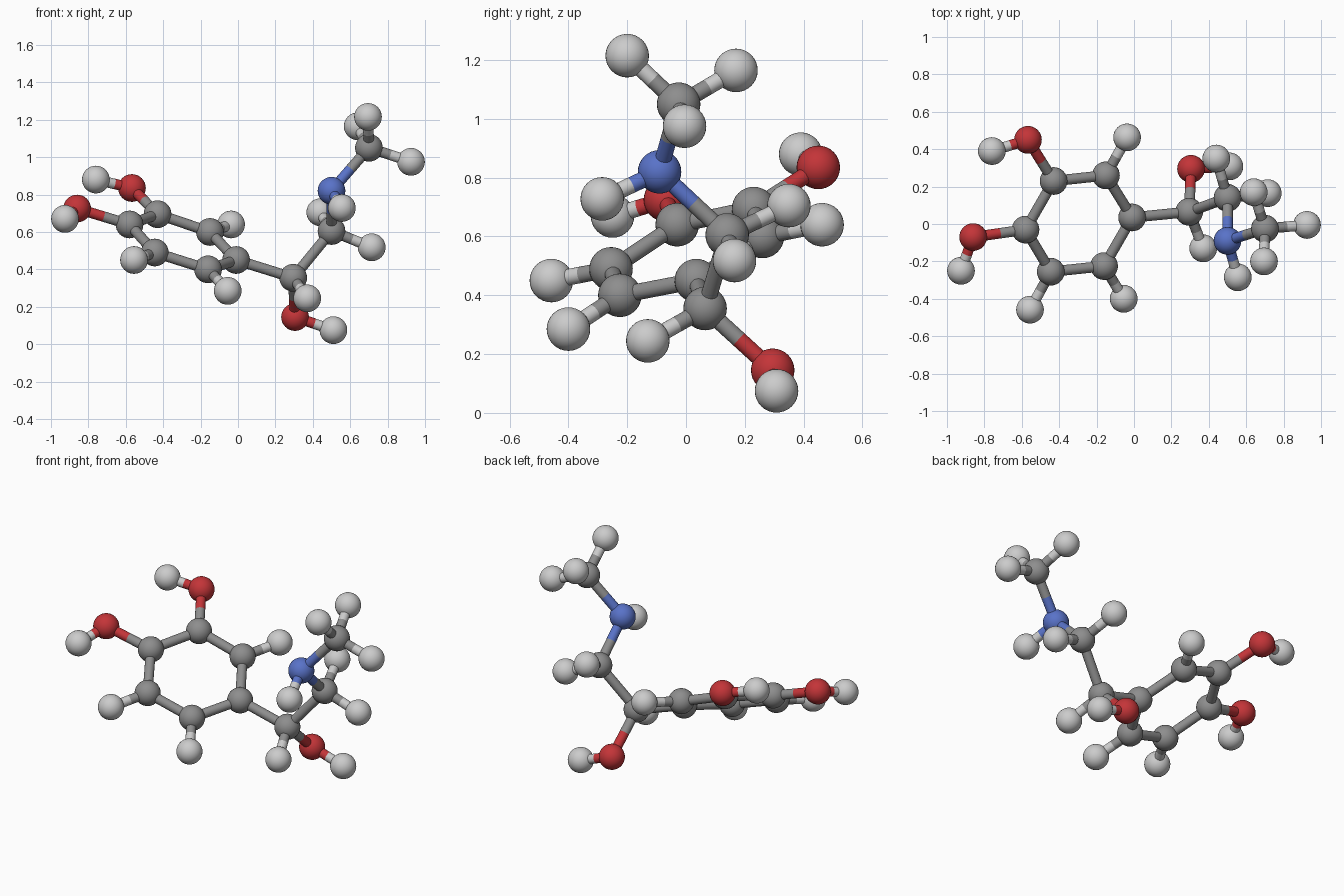
import bpy
from mathutils import Vector

cube = bpy.data.objects.get("Cube")
if cube:
    bpy.data.objects.remove(cube, do_unlink=True)

BALL_RADIUS = 0.074
STICK_RADIUS = 0.028


def make_material(name, colour):
    mat = bpy.data.materials.new(name)
    mat.use_nodes = True
    rgba = (*colour, 1.0)
    mat.diffuse_color = rgba
    mat.node_tree.nodes["Principled BSDF"].inputs["Base Color"].default_value = rgba
    return mat


MATERIALS = {
    "carbon": make_material("mid grey", (0.27, 0.27, 0.27)),
    "hydrogen": make_material("pale grey", (0.60, 0.60, 0.60)),
    "nitrogen": make_material("blue", (0.10, 0.17, 0.58)),
    "oxygen": make_material("red", (0.55, 0.035, 0.04)),
}

# Atoms: part name -> (element, centre)
ATOMS = {
    # six-sided ring
    "ring_inner": ("carbon", (-0.01, 0.035, 0.45)),
    "ring_back_inner": ("carbon", (-0.15, 0.26, 0.60)),
    "ring_back_outer": ("carbon", (-0.43, 0.23, 0.695)),
    "ring_outer": ("carbon", (-0.58, -0.03, 0.64)),
    "ring_front_outer": ("carbon", (-0.445, -0.255, 0.49)),
    "ring_front_inner": ("carbon", (-0.16, -0.225, 0.40)),
    # side chain
    "chain_lower": ("carbon", (0.295, 0.065, 0.355)),
    "chain_upper": ("carbon", (0.50, 0.14, 0.605)),
    "chain_nitrogen": ("nitrogen", (0.50, -0.09, 0.82)),
    "chain_end": ("carbon", (0.70, -0.025, 1.05)),
    # oxygen groups
    "outer_oxygen": ("oxygen", (-0.86, -0.07, 0.725)),
    "back_oxygen": ("oxygen", (-0.567, 0.45, 0.835)),
    "lower_oxygen": ("oxygen", (0.305, 0.295, 0.145)),
    # hydrogen tips
    "outer_oxygen_tip": ("hydrogen", (-0.925, -0.25, 0.67)),
    "back_oxygen_tip": ("hydrogen", (-0.76, 0.39, 0.88)),
    "lower_oxygen_tip": ("hydrogen", (0.51, 0.308, 0.075)),
    "ring_back_tip": ("hydrogen", (-0.037, 0.463, 0.64)),
    "ring_front_outer_tip": ("hydrogen", (-0.556, -0.458, 0.45)),
    "ring_front_inner_tip": ("hydrogen", (-0.055, -0.40, 0.285)),
    "chain_lower_tip": ("hydrogen", (0.37, -0.13, 0.245)),
    "chain_upper_right_tip": ("hydrogen", (0.715, 0.165, 0.518)),
    "chain_upper_back_tip": ("hydrogen", (0.44, 0.35, 0.705)),
    "nitrogen_tip": ("hydrogen", (0.555, -0.285, 0.728)),
    "end_side_tip": ("hydrogen", (0.925, -0.005, 0.975)),
    "end_front_tip": ("hydrogen", (0.695, -0.20, 1.215)),
    "end_back_tip": ("hydrogen", (0.64, 0.17, 1.165)),
}

# Sticks: base atom -> atoms joined to it
BONDS = {
    "ring_inner": ["ring_back_inner", "chain_lower"],
    "ring_back_inner": ["ring_back_outer", "ring_back_tip"],
    "ring_back_outer": ["ring_outer", "back_oxygen"],
    "ring_outer": ["ring_front_outer", "outer_oxygen"],
    "ring_front_outer": ["ring_front_inner", "ring_front_outer_tip"],
    "ring_front_inner": ["ring_inner", "ring_front_inner_tip"],
    "chain_lower": ["chain_upper", "lower_oxygen", "chain_lower_tip"],
    "chain_upper": ["chain_nitrogen", "chain_upper_right_tip", "chain_upper_back_tip"],
    "chain_nitrogen": ["chain_end", "nitrogen_tip"],
    "chain_end": ["end_side_tip", "end_front_tip", "end_back_tip"],
    "outer_oxygen": ["outer_oxygen_tip"],
    "back_oxygen": ["back_oxygen_tip"],
    "lower_oxygen": ["lower_oxygen_tip"],
}


def finish(name, element):
    obj = bpy.context.object
    obj.name = name
    obj.data.materials.append(MATERIALS[element])
    bpy.ops.object.shade_smooth_by_angle()


def add_ball(name):
    element, centre = ATOMS[name]
    bpy.ops.mesh.primitive_uv_sphere_add(
        segments=32, ring_count=16, radius=BALL_RADIUS, location=centre)
    finish(name + "_ball", element)


def add_half_stick(start, end):
    """Stick from one atom to the midpoint, in that atom's colour."""
    element, a = ATOMS[start]
    a, b = Vector(a), Vector(ATOMS[end][1])
    half = (b - a) / 2
    bpy.ops.mesh.primitive_cylinder_add(
        vertices=24, radius=STICK_RADIUS, depth=half.length,
        location=a + half / 2,
        rotation=half.to_track_quat("Z", "Y").to_euler())
    finish(start + "_to_" + end + "_stick", element)


for atom in ATOMS:
    add_ball(atom)

for base, partners in BONDS.items():
    for partner in partners:
        add_half_stick(base, partner)
        add_half_stick(partner, base)
